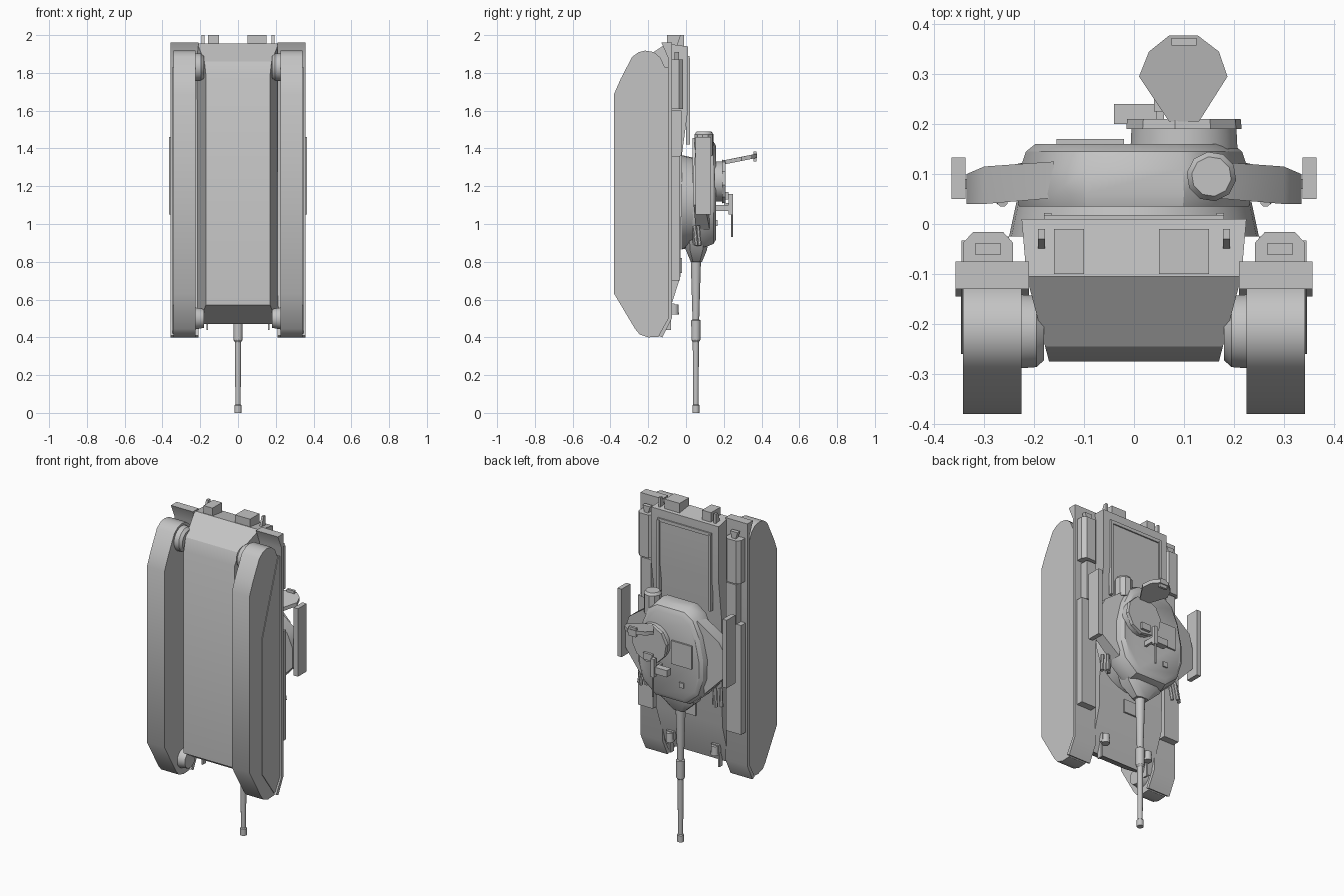
import bpy, bmesh, math
from mathutils import Vector

mat = bpy.data.materials.new("plain grey")
mat.diffuse_color = (0.55, 0.55, 0.55, 1)


def finish(name, bm, mirror=False):
    bmesh.ops.recalc_face_normals(bm, faces=bm.faces)
    for f in bm.faces:
        f.smooth = True
    for e in bm.edges:
        e.smooth = e.is_manifold and e.calc_face_angle(3) < math.radians(32)
    me = bpy.data.meshes.new(name)
    bm.to_mesh(me)
    bm.free()
    me.materials.append(mat)
    ob = bpy.data.objects.new(name, me)
    bpy.context.collection.objects.link(ob)
    if mirror:
        ob.modifiers.new("mirror", "MIRROR").use_clip = False
    return ob


def loft(name, rings, mirror=False):
    """Closed skin through rings of equal point count."""
    bm = bmesh.new()
    vs = [[bm.verts.new(p) for p in r] for r in rings]
    n = len(vs[0])
    for a, b in zip(vs, vs[1:]):
        for i in range(n):
            j = (i + 1) % n
            bm.faces.new((a[i], a[j], b[j], b[i]))
    bm.faces.new(vs[0])
    bm.faces.new(vs[-1][::-1])
    return finish(name, bm, mirror)


def side_prism(name, yz, x0, x1, mirror=False):
    return loft(name, [[(x, y, z) for y, z in yz] for x in (x0, x1)], mirror)


def box(name, x0, x1, y0, y1, z0, z1, mirror=False):
    return side_prism(name, [(y0, z0), (y1, z0), (y1, z1), (y0, z1)], x0, x1, mirror)


def tube(name, stations, n=16, mirror=False):
    """Round bar through (centre, radius) stations."""
    axis = (Vector(stations[-1][0]) - Vector(stations[0][0])).normalized()
    u = axis.orthogonal().normalized()
    v = axis.cross(u)
    ang = [2 * math.pi * (i + 0.5) / n for i in range(n)]
    return loft(name, [[Vector(c) + r * (u * math.cos(a) + v * math.sin(a)) for a in ang]
                       for c, r in stations], mirror)


# Hull: side profile, width grows with height
def half_width(y):
    if y < -0.105:
        return 0.17 + (y + 0.275) / 0.17 * 0.045
    return 0.215 + (y + 0.105) / 0.115 * 0.01


hull = [(-0.275, 0.57), (-0.275, 1.79), (-0.245, 1.86), (-0.105, 1.955), (0.01, 1.94),
        (0.01, 1.60), (-0.02, 1.38), (-0.03, 0.72), (-0.11, 0.47)]
loft("hull", [[(s * half_width(y), y, z) for y, z in hull] for s in (-1, 1)])
box("deck_rail", 0.165, 0.18, 0.0, 0.022, 1.42, 1.88, True)
box("deck_rear_bar", -0.18, 0.18, 0.0, 0.018, 1.87, 1.89)
box("rear_box_left", -0.16, -0.10, -0.10, -0.01, 1.93, 2.0)
box("rear_box_right", 0.05, 0.15, -0.10, -0.01, 1.93, 2.0)
side_prism("rear_bracket", [(-0.055, 1.93), (-0.01, 1.93), (-0.01, 2.0), (-0.03, 2.0)],
           0.178, 0.192, True)

# Running gear
track = [(-0.38, 0.63), (-0.38, 1.69), (-0.345, 1.77), (-0.285, 1.885), (-0.25, 1.91),
         (-0.215, 1.918), (-0.17, 1.91), (-0.135, 1.88), (-0.09, 1.78), (-0.09, 0.52),
         (-0.11, 0.43), (-0.145, 0.403), (-0.20, 0.40), (-0.245, 0.415), (-0.27, 0.445)]
side_prism("track", track, 0.225, 0.342, True)
skirt = [(-0.26, 0.57), (-0.26, 1.395), (-0.11, 1.83), (-0.09, 1.83), (-0.09, 0.47),
         (-0.12, 0.42), (-0.15, 0.42)]
side_prism("side_skirt", skirt, 0.335, 0.346, True)
tube("sprocket_hub", [((0.18, -0.215, 1.83), 0.058), ((0.195, -0.215, 1.83), 0.072),
                      ((0.235, -0.215, 1.83), 0.075)], 24, True)
tube("idler_hub", [((0.18, -0.20, 0.50), 0.05), ((0.235, -0.20, 0.50), 0.06)], 24, True)

# Fenders and stowage
fender = [(-0.075, 0.50), (-0.075, 1.96), (-0.13, 1.96), (-0.095, 1.88), (-0.095, 0.50),
          (-0.145, 0.41), (-0.125, 0.40)]
side_prism("fender", fender, 0.21, 0.357, True)
box("fender_front_bin", 0.245, 0.345, -0.08, -0.033, 0.70, 1.36, True)
box("fender_narrow_bin", 0.25, 0.315, -0.08, -0.025, 1.36, 1.60, True)
loft("fender_drum", [[(0.292 + 0.05 * a, -0.047 + 0.031 * b, z) for a, b in
                      ((-1, -1), (1, -1), (1, 0.3), (0.6, 1), (-0.6, 1), (-1, 0.3))]
                     for z in (1.61, 1.87)], True)
loft("drum_bracket", [[(0.292 + w * a, -0.05 + 0.012 * b, z) for a, b in
                       ((-1, -1), (1, -1), (1, 1), (-1, 1))]
                      for w, z in ((0.01, 1.86), (0.025, 1.91))], True)

# Front lights and towing hooks
box("headlight_base", 0.125, 0.175, -0.085, -0.06, 0.53, 0.58, True)
tube("headlight", [((0.15, -0.062, 0.575), 0.022), ((0.15, -0.062, 0.52), 0.024)], 12, True)
box("tow_hook", 0.158, 0.168, -0.11, -0.08, 0.44, 0.54, True)
box("driver_hatch", -0.05, 0.05, -0.04, -0.02, 0.74, 0.82)

# Turret
ring = [(math.cos(math.tau * i / 32), math.sin(math.tau * i / 32)) for i in range(32)]
loft("turret_ring", [[(r * c, y, 1.115 + r * s) for c, s in ring]
                     for r, y in ((0.25, -0.025), (0.235, 0.045))])
half = [(0.10, 1.46), (0.16, 1.42), (0.205, 1.32), (0.235, 1.18), (0.235, 1.06),
        (0.20, 0.95), (0.11, 0.875)]
plan = half + [(-x, z) for x, z in reversed(half)]
loft("turret_body", [[(x * k, y, 1.15 + (z - 1.15) * m) for x, z in plan]
                     for k, m, y in ((0.98, 0.98, 0.035), (1.0, 1.0, 0.06),
                                     (0.97, 0.98, 0.11), (0.92, 0.93, 0.145),
                                     (0.84, 0.84, 0.16))])
tube("rear_drum", [((0.155, 0.095, 1.36), 0.05), ((0.155, 0.095, 1.475), 0.05),
                   ((0.155, 0.095, 1.49), 0.04)], 10)
wing = [(0.16, 1.40, 0.125), (0.30, 1.30, 0.115), (0.335, 1.22, 0.10),
        (0.335, 1.10, 0.10), (0.21, 0.97, 0.125)]
loft("side_basket", [[(x, 0.04 + 0.012 * (x < 0.3), z) for x, z, t in wing],
                     [(x, t, z) for x, z, t in wing]], True)
box("side_panel", 0.337, 0.365, 0.05, 0.133, 1.05, 1.46, True)
box("panel_strut", 0.32, 0.342, 0.07, 0.09, 1.12, 1.16, True)
for i in range(3):
    x, y = 0.215 + 0.024 * i, 0.045 + 0.018 * (i % 2)
    tube("smoke_launcher", [((x, y, 0.99), 0.011), ((x + 0.012, y + 0.01, 0.885), 0.011)], 8, True)

# Gun
loft("mantlet", [[(w * a, 0.055 + h * b, z) for a, b in
                  ((-1, -0.6), (-0.6, -1), (0.6, -1), (1, -0.6),
                   (1, 0.6), (0.6, 1), (-0.6, 1), (-1, 0.6))]
                 for w, h, z in ((0.13, 0.06, 0.92), (0.11, 0.057, 0.865), (0.04, 0.03, 0.80))])
tube("gun_barrel", [((0, 0.052, z), r) for z, r in
                    ((0.82, 0.028), (0.495, 0.018), (0.49, 0.025), (0.385, 0.024),
                     (0.375, 0.017), (0.045, 0.014), (0.04, 0.019), (0.0, 0.019))])

# Cupola with open lid
tube("cupola_base", [((0.10, 0.15, 1.225), 0.108), ((0.10, 0.19, 1.225), 0.106)], 24)
tube("cupola_rim", [((0.10, 0.19, 1.225), 0.117), ((0.10, 0.21, 1.225), 0.115)], 10)
lid = [(0.07, 0.205), (0.13, 0.205), (0.187, 0.295), (0.17, 0.345), (0.128, 0.377),
       (0.07, 0.377), (0.03, 0.345), (0.01, 0.295)]
loft("cupola_lid", [[(x, y, 1.315 + d + (y - 0.2) * 0.2) for x, y in lid] for d in (0, 0.022)])
box("lid_handle", 0.075, 0.125, 0.357, 0.372, 1.33, 1.385)
box("periscope", 0.07, 0.13, 0.205, 0.225, 1.13, 1.17)

# Roof machine gun
box("gun_mount", 0.045, 0.06, 0.15, 0.235, 1.07, 1.10)
box("machine_gun_body", 0.04, 0.062, 0.225, 0.25, 1.05, 1.16)
box("ammo_box", -0.04, 0.045, 0.2, 0.24, 1.07, 1.11)
tube("machine_gun_barrel", [((0.05, 0.243, 1.06), 0.006), ((0.05, 0.243, 0.93), 0.006)], 8)

# Roof details
box("loader_hatch", -0.155, -0.02, 0.15, 0.17, 1.12, 1.26)
box("roof_sight", -0.10, -0.07, 0.14, 0.168, 0.99, 1.02)
